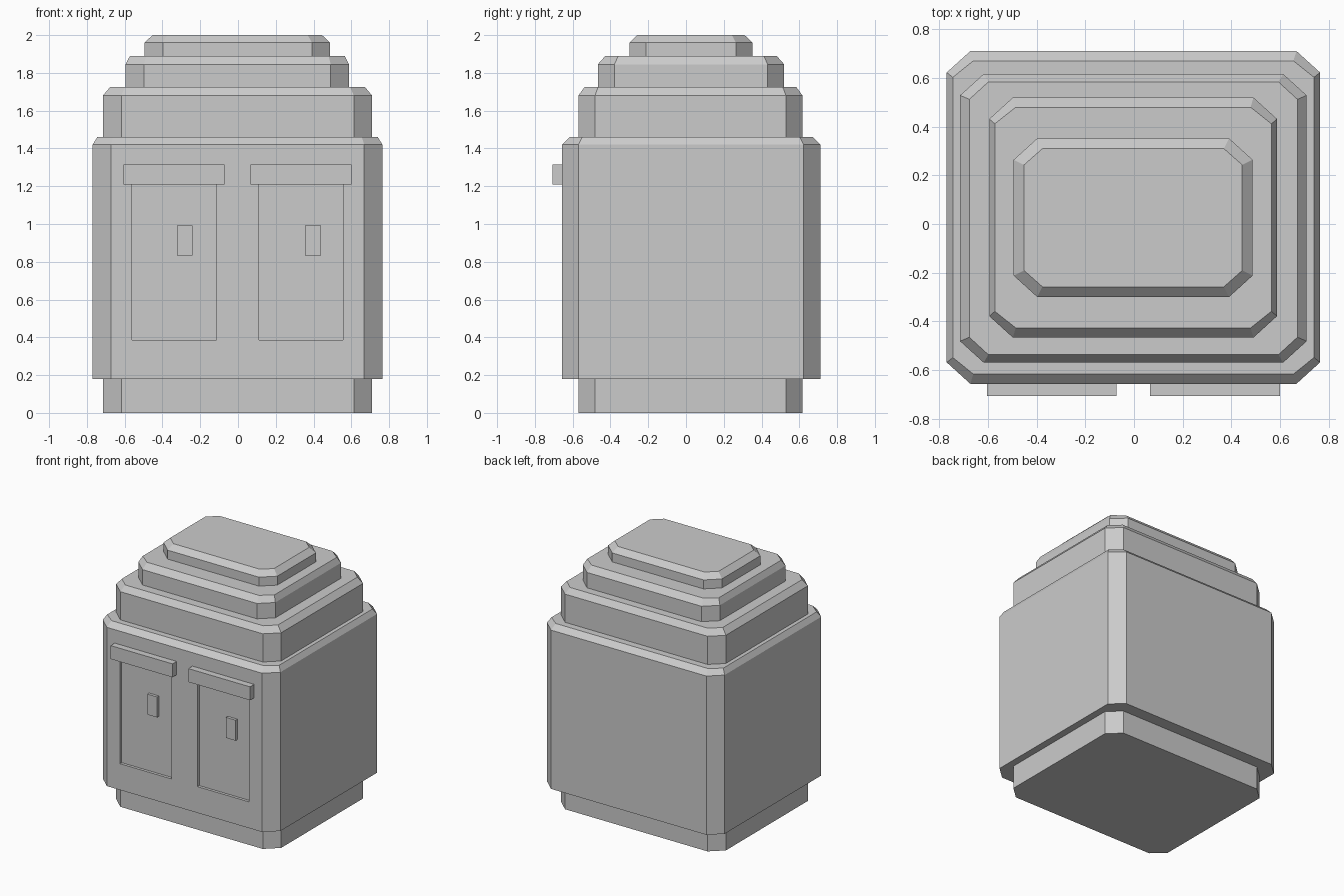
import bpy, bmesh

cube = bpy.data.objects.get("Cube")
if cube:
    bpy.data.objects.remove(cube, do_unlink=True)

GREY = (0.6, 0.6, 0.6, 1.0)
grey = bpy.data.materials.new("plain grey")
grey.use_nodes = True
grey.diffuse_color = GREY
grey.node_tree.nodes["Principled BSDF"].inputs["Base Color"].default_value = GREY


def add_object(name, bm):
    bmesh.ops.recalc_face_normals(bm, faces=bm.faces)
    mesh = bpy.data.meshes.new(name)
    bm.to_mesh(mesh)
    bm.free()
    mesh.materials.append(grey)
    obj = bpy.data.objects.new(name, mesh)
    bpy.context.collection.objects.link(obj)
    return obj


def octagon(x0, x1, y0, y1, cx, cy):
    """Rectangle with its four corners cut off."""
    return [(x0 + cx, y0), (x1 - cx, y0), (x1, y0 + cy), (x1, y1 - cy),
            (x1 - cx, y1), (x0 + cx, y1), (x0, y1 - cy), (x0, y0 + cy)]


def tier(name, x, y, z0, z1, bevel=None):
    """Block with cut corners; bevel = (x inset, y inset, drop) of the top edge."""
    cx, cy = 0.097, 0.088
    rings = [(octagon(*x, *y, cx, cy), z0)]
    if bevel:
        ix, iy, drop = bevel
        rings.append((octagon(*x, *y, cx, cy), z1 - drop))
        top = octagon(x[0] + ix, x[1] - ix, y[0] + iy, y[1] - iy,
                      cx - ix / 2, cy - iy / 2)
        rings.append((top, z1))
    else:
        rings.append((rings[0][0], z1))
    bm = bmesh.new()
    loops = [[bm.verts.new((px, py, z)) for px, py in pts] for pts, z in rings]
    bm.faces.new(loops[0])
    bm.faces.new(loops[-1])
    for low, high in zip(loops, loops[1:]):
        for i in range(8):
            j = (i + 1) % 8
            bm.faces.new((low[i], low[j], high[j], high[i]))
    return add_object(name, bm)


def box(name, x, y, z):
    bm = bmesh.new()
    bmesh.ops.create_cube(bm, size=1)
    for v in bm.verts:
        v.co = [r[0] if c < 0 else r[1] for r, c in zip((x, y, z), v.co)]
    return add_object(name, bm)


# Plinth, main body and stepped roof
tier("plinth", (-0.715, 0.71), (-0.57, 0.617), 0, 0.18)
body = tier("body", (-0.77, 0.765), (-0.657, 0.711), 0.18, 1.46, (0.025, 0.04, 0.04))
tier("roof_lower", (-0.715, 0.71), (-0.57, 0.617), 1.46, 1.725, (0.038, 0.033, 0.045))
tier("roof_middle", (-0.595, 0.588), (-0.467, 0.52), 1.725, 1.89, (0.023, 0.04, 0.045))
tier("roof_top", (-0.495, 0.488), (-0.30, 0.352), 1.89, 2.0, (0.043, 0.042, 0.04))

# Two doorways: recessed panel, lintel and handle
FRONT, PANEL = -0.657, -0.635
for side, x, handle_x in (("right", -0.338, -0.282), ("left", 0.333, 0.397)):
    cutter = box("door_cutter", (x - 0.223, x + 0.223), (-0.8, PANEL), (0.385, 1.25))
    cutter.hide_render = True
    cut = body.modifiers.new("door recess", 'BOOLEAN')
    cut.operation = 'DIFFERENCE'
    cut.solver = 'EXACT'
    cut.object = cutter
    bpy.context.view_layer.objects.active = body
    bpy.ops.object.modifier_apply(modifier=cut.name)
    bpy.data.objects.remove(cutter, do_unlink=True)
    box(side + "_lintel", (x - 0.267, x + 0.267), (-0.708, PANEL), (1.21, 1.315))
    box(side + "_handle", (handle_x - 0.042, handle_x + 0.042),
        (FRONT, PANEL), (0.832, 0.992))
